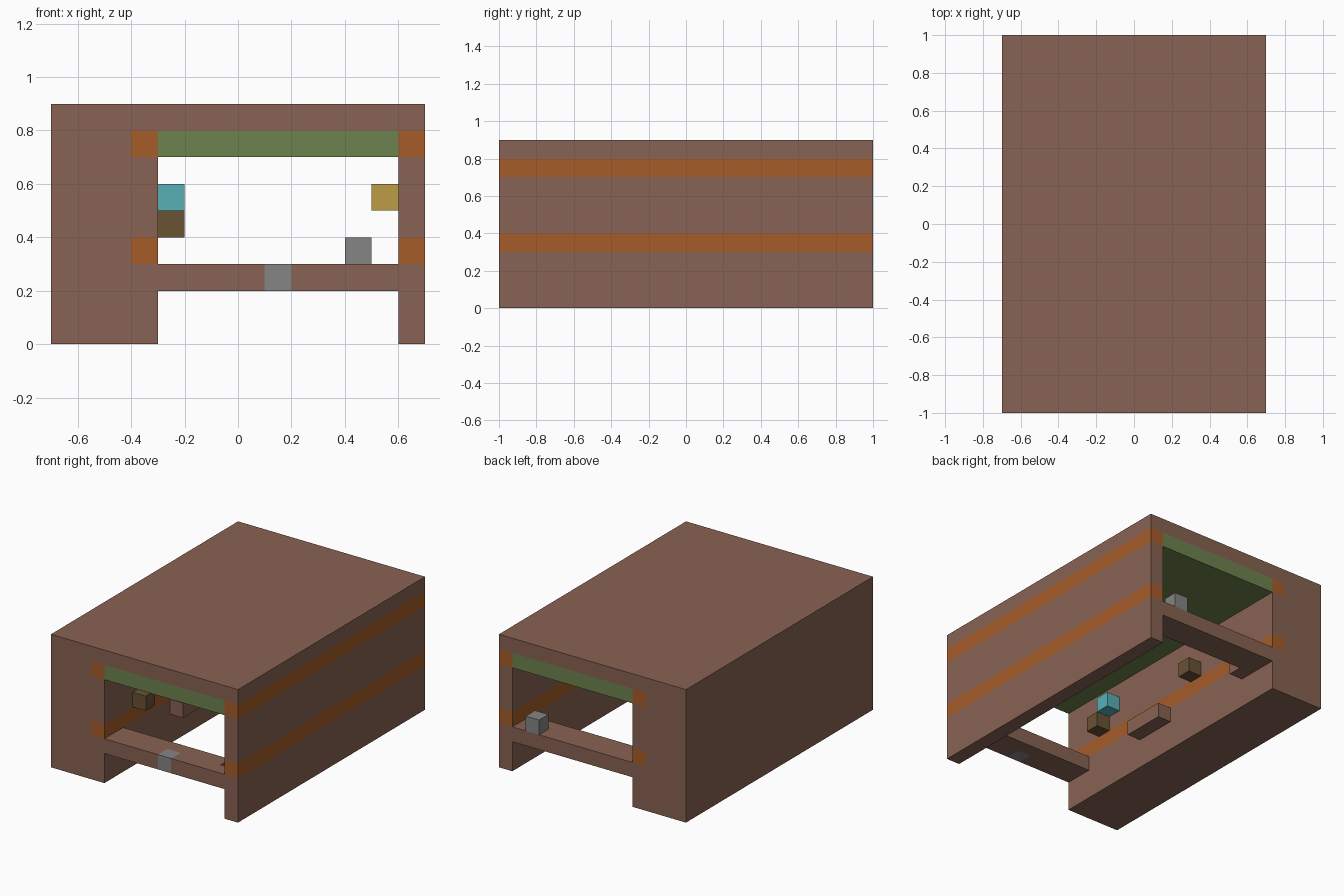
import bpy
import bmesh
from mathutils import Vector

default = bpy.data.objects.get("Cube")
if default:
    bpy.data.objects.remove(default, do_unlink=True)


def material(name, rgb):
    """Flat material from 0-255 display values, stored as linear."""
    lin = [(c / 255 / 12.92) if c < 11 else ((c / 255 + 0.055) / 1.055) ** 2.4 for c in rgb]
    m = bpy.data.materials.new(name)
    m.use_nodes = True
    m.diffuse_color = (*lin, 1)
    m.node_tree.nodes["Principled BSDF"].inputs["Base Color"].default_value = (*lin, 1)
    return m


brown = material("wall_brown", (136, 98, 83))
orange = material("stripe_orange", (166, 92, 42))
green = material("ceiling_green", (110, 130, 78))
cyan = material("cyan", (88, 176, 181))
dark = material("dark_brown", (105, 82, 52))
yellow = material("yellow", (188, 156, 68))
grey = material("grey", (133, 133, 133))


def box(name, x, y, z, mat):
    """Axis-aligned block spanning the given (low, high) ranges."""
    bm = bmesh.new()
    bmesh.ops.create_cube(bm, size=1)
    size = Vector((x[1] - x[0], y[1] - y[0], z[1] - z[0]))
    centre = Vector((sum(x), sum(y), sum(z))) / 2
    bmesh.ops.scale(bm, vec=size, verts=bm.verts)
    bmesh.ops.translate(bm, vec=centre, verts=bm.verts)
    mesh = bpy.data.meshes.new(name)
    bm.to_mesh(mesh)
    bm.free()
    mesh.materials.append(mat)
    ob = bpy.data.objects.new(name, mesh)
    bpy.context.collection.objects.link(ob)
    return ob


LENGTH = (-1, 1)
INNER = (-0.3, 0.6)      # clear width between the walls
BAR_Z = (0.2, 0.3)

# Roof and ceiling
box("roof", (-0.7, 0.7), LENGTH, (0.8, 0.9), brown)
box("ceiling", INNER, LENGTH, (0.7, 0.8), green)

# Thick wall core, then banded inner lining and thin wall
box("thick_wall", (-0.7, -0.4), LENGTH, (0, 0.8), brown)
levels = [0, 0.3, 0.4, 0.7, 0.8]
for side, x in (("thick_wall_lining", (-0.4, -0.3)), ("thin_wall", (0.6, 0.7))):
    for i, z in enumerate(zip(levels, levels[1:])):
        kind = "stripe" if i % 2 else "band"
        box(f"{side}_{kind}_{i}", x, LENGTH, z, orange if i % 2 else brown)

# Front crossbar with a grey block set in it and a notch at one end
box("front_bar_right", (-0.3, 0.1), (-1, -0.9), BAR_Z, brown)
box("front_bar_block", (0.1, 0.2), (-1, -0.9), BAR_Z, grey)
box("front_bar_left", (0.2, 0.6), (-1, -0.9), BAR_Z, brown)
box("front_bar_inner", (-0.3, 0.5), (-0.9, -0.8), BAR_Z, brown)

# Back crossbar with its end step and the grey block on top
box("back_bar", INNER, (0.8, 1), BAR_Z, brown)
box("back_bar_step", (-0.3, -0.2), (0.7, 0.8), BAR_Z, brown)
box("back_block", (0.4, 0.5), (0.9, 1), (0.3, 0.4), grey)

# Small blocks on the inside of the walls
SHELF = (-0.3, -0.2)
box("wall_ledge", SHELF, (-0.3, 0), BAR_Z, brown)
box("cyan_block", SHELF, (-0.6, -0.5), (0.5, 0.6), cyan)
for name, y in (("front_peg", -0.7), ("back_peg", 0.2)):
    box(name, SHELF, (y, y + 0.1), (0.4, 0.5), dark)
box("yellow_block", (0.5, 0.6), (-0.6, -0.5), (0.5, 0.6), yellow)
